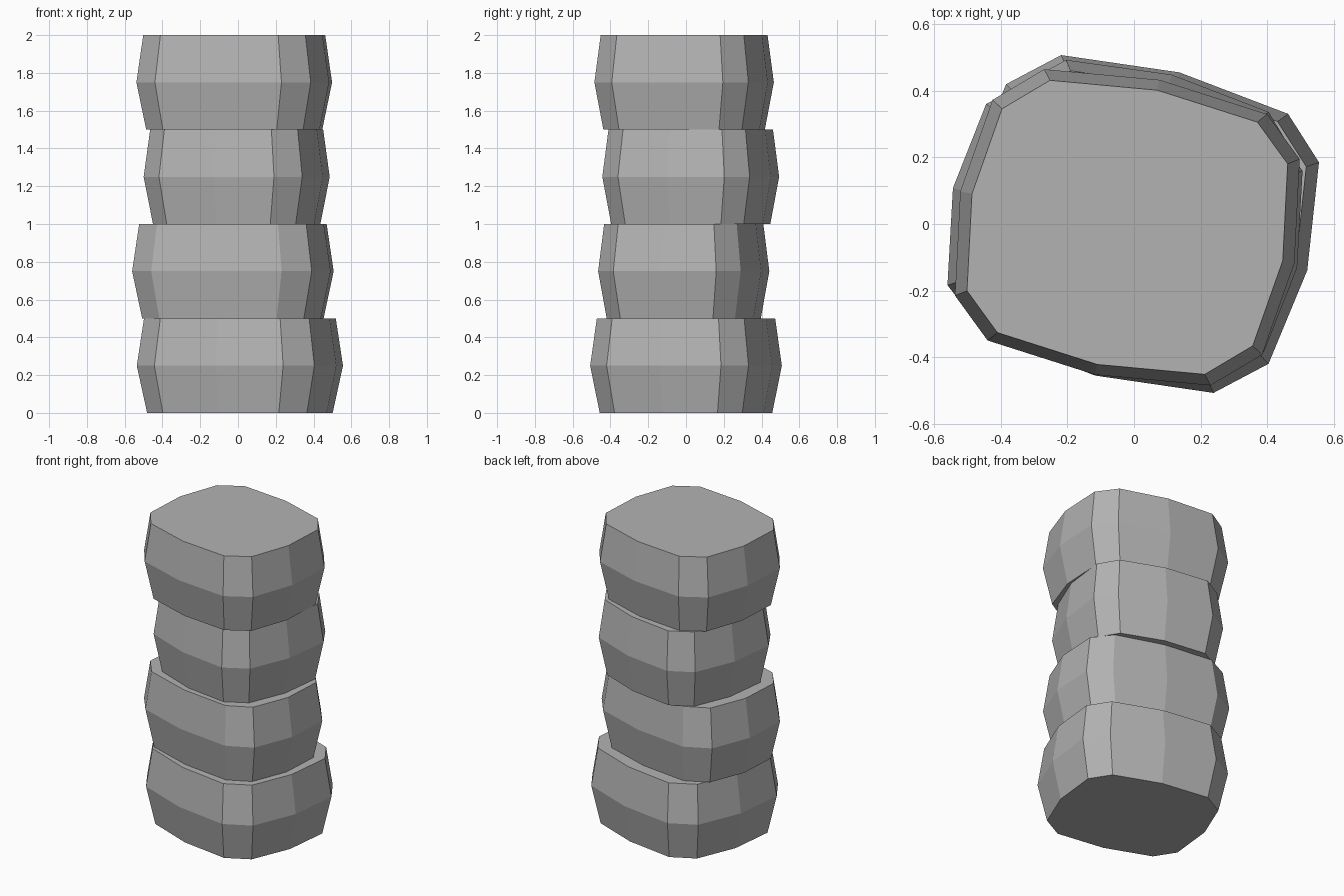
import bpy
import bmesh

cube = bpy.data.objects.get("Cube")
if cube:
    bpy.data.objects.remove(cube, do_unlink=True)

stone = bpy.data.materials.new("grey_stone")
stone.use_nodes = True
grey = (0.45, 0.45, 0.45, 1.0)
stone.diffuse_color = grey
stone.node_tree.nodes["Principled BSDF"].inputs["Base Color"].default_value = grey

# Half outline of a worn, squarish block; the other half is its point reflection
HALF = [(-0.25, 0.475), (0.097, 0.443), (0.42, 0.34),
        (0.518, 0.205), (0.502, -0.108), (0.405, -0.383)]
OUTLINE = HALF + [(-x, -y) for x, y in HALF]

BLOCK_HEIGHT = 0.5
# Height within the block and width of each ring
RINGS = [(0.0, 0.90), (0.5, 1.0), (1.0, 0.93)]


def add_block(name, level, centre, stretch, skew):
    """One bulging drum, slightly shifted, stretched and twisted."""
    bm = bmesh.new()
    rings = []
    for height, width in RINGS:
        z = (level + height) * BLOCK_HEIGHT
        ring = []
        for x, y in OUTLINE:
            px = stretch[0] * x + skew[0] * y
            py = stretch[1] * y + skew[1] * x
            ring.append(bm.verts.new((centre[0] + width * px,
                                      centre[1] + width * py, z)))
        rings.append(ring)

    # Side walls
    count = len(OUTLINE)
    for low, high in zip(rings, rings[1:]):
        for i in range(count):
            j = (i + 1) % count
            bm.faces.new((low[i], low[j], high[j], high[i]))
    # End caps
    bm.faces.new(rings[0])
    bm.faces.new(rings[-1])
    bmesh.ops.recalc_face_normals(bm, faces=bm.faces)

    mesh = bpy.data.meshes.new(name)
    bm.to_mesh(mesh)
    bm.free()
    mesh.materials.append(stone)
    block = bpy.data.objects.new(name, mesh)
    bpy.context.collection.objects.link(block)
    return block


# Stacked blocks, from the ground up
add_block("base_block", 0, (0.01, 0.0), (1.03, 1.04), (0.06, -0.054))
add_block("lower_block", 1, (-0.027, -0.012), (1.03, 0.934), (0.0, -0.038))
add_block("upper_block", 2, (-0.007, 0.025), (0.923, 0.965), (0.07, -0.039))
add_block("top_block", 3, (-0.02, -0.01), (1.0, 1.0), (0.0, 0.0))
